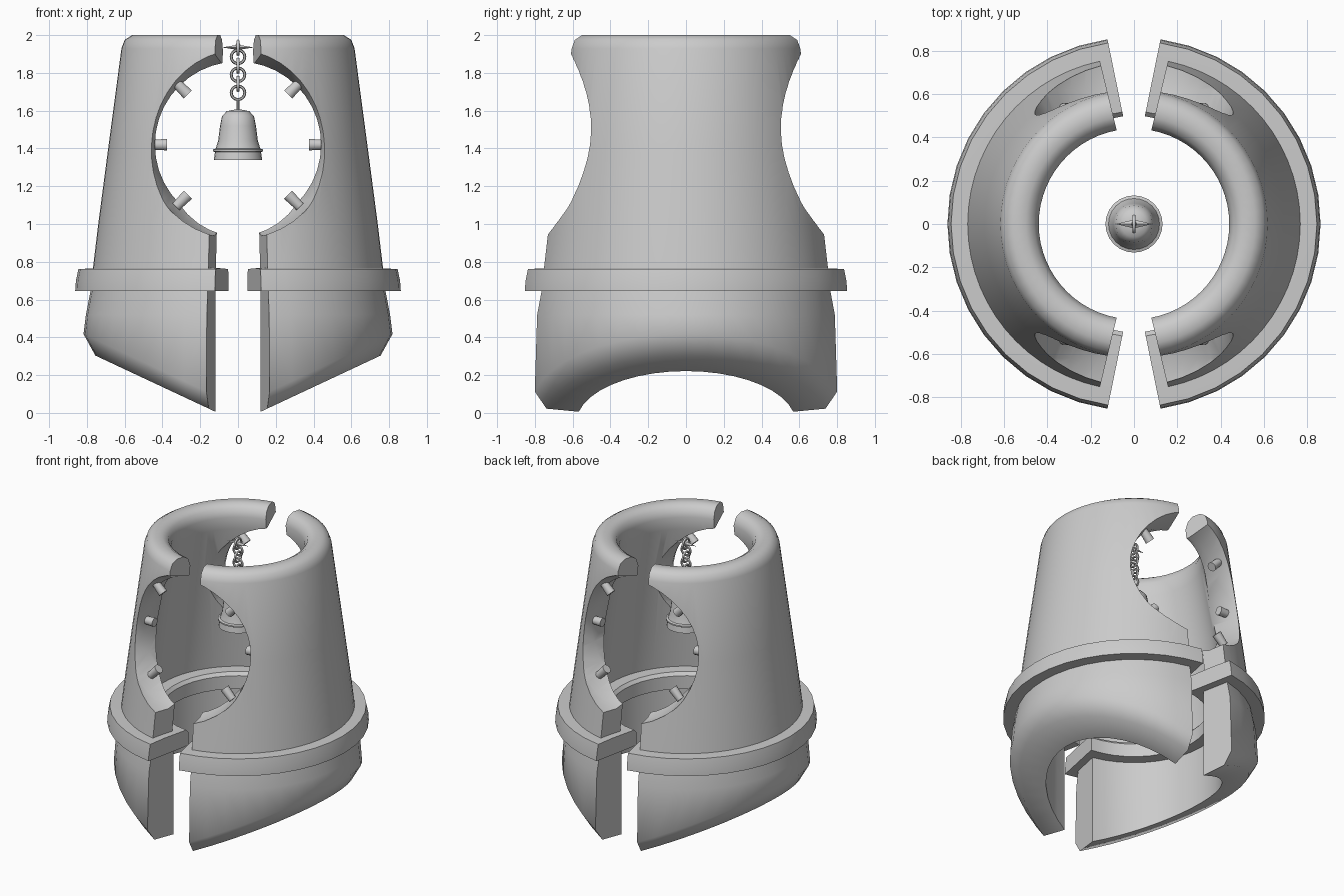
import bpy, bmesh, math
from mathutils import Vector, Matrix

if "Cube" in bpy.data.objects:
    bpy.data.objects.remove(bpy.data.objects["Cube"])

grey = bpy.data.materials.new("plain grey")
grey.diffuse_color = (0.6, 0.6, 0.6, 1)
grey.use_nodes = True
grey.node_tree.nodes["Principled BSDF"].inputs["Base Color"].default_value = grey.diffuse_color


def finish(name, bm, angle=40):
    """Turn a bmesh into a named, shaded object."""
    bmesh.ops.recalc_face_normals(bm, faces=bm.faces)
    me = bpy.data.meshes.new(name)
    bm.to_mesh(me)
    bm.free()
    ob = bpy.data.objects.new(name, me)
    bpy.context.collection.objects.link(ob)
    me.materials.append(grey)
    smooth(ob, angle)
    return ob


def smooth(ob, angle):
    bpy.ops.object.select_all(action='DESELECT')
    ob.select_set(True)
    bpy.context.view_layer.objects.active = ob
    bpy.ops.object.shade_smooth_by_angle(angle=math.radians(angle))


def half_sweep(name, side, profile, gap, steps, angle=40):
    """Sweep a closed (radius, height) profile round one side; gap(r) is the end's x."""
    bm = bmesh.new()
    rings = []
    for i in range(steps + 1):
        ring = []
        for r, h in profile:
            end = math.pi / 2 - math.asin(gap(r) / r)
            a = end * (2 * i / steps - 1)
            x, y = r * math.cos(a), r * math.sin(a)
            z = h(x) if callable(h) else h
            ring.append(bm.verts.new((side * x, y, z)))
        rings.append(ring)
    n = len(profile)
    for a, b in zip(rings, rings[1:]):
        for j in range(n):
            k = (j + 1) % n
            bm.faces.new((a[j], a[k], b[k], b[j]))
    bm.faces.new(rings[0])
    bm.faces.new(rings[-1])
    return finish(name, bm, angle)


def lathe(name, profile, steps, matrix=Matrix(), angle=40):
    """Spin an open (radius, height) profile about z and cap both ends."""
    bm = bmesh.new()
    rings = [[bm.verts.new(matrix @ Vector((r * math.cos(t), r * math.sin(t), z)))
              for t in (2 * math.pi * i / steps for i in range(steps))] for r, z in profile]
    for a, b in zip(rings, rings[1:]):
        for i in range(steps):
            k = (i + 1) % steps
            bm.faces.new((a[i], a[k], b[k], b[i]))
    bm.faces.new(rings[0])
    bm.faces.new(rings[-1])
    return finish(name, bm, angle)


# Round window cutter, running front to back and flaring outwards
HOLE_Z, HOLE_R = 1.42, 0.44
cutter = lathe("window_cutter", [(0.50, -1), (0.50, -0.62), (HOLE_R, -0.46), (HOLE_R, 0.46),
                                 (0.50, 0.62), (0.50, 1)], 40,
               Matrix.Translation((0, 0, HOLE_Z)) @ Matrix.Rotation(math.pi / 2, 4, 'X'))
cutter.hide_render = True


def slant(off):
    """Height above the sloping underside."""
    return lambda x: 0.468 * x - 0.05 + off


wall_profile = [(0.77, 0.75), (0.74, 1.0), (0.69, 1.38), (0.617, 1.93), (0.60, 1.975), (0.56, 2.0),
                (0.50, 2.0), (0.46, 1.975), (0.44, 1.92), (0.45, 1.83), (0.53, 1.38), (0.60, 0.75)]
band_profile = [(0.862, 0.645), (0.858, 0.70), (0.845, 0.762), (0.72, 0.766), (0.52, 0.762),
                (0.50, 0.74), (0.50, 0.645)]
skirt_profile = [(0.78, 0.65), (0.805, 0.52), (0.818, slant(0.085)), (0.755, slant(0)),
                 (0.58, slant(0.0)), (0.58, 0.65)]

for side, label in ((1, "right"), (-1, "left")):
    # Tapered upper wall with the window cut out
    wall = half_sweep("upper_wall_" + label, side, wall_profile,
                      lambda r: 0.08 + 0.235 * (r - 0.44), 28)
    cut = wall.modifiers.new("window", 'BOOLEAN')
    cut.operation, cut.solver, cut.object = 'DIFFERENCE', 'EXACT', cutter
    bpy.context.view_layer.objects.active = wall
    bpy.ops.object.modifier_apply(modifier=cut.name)
    smooth(wall, 40)

    # Projecting band and sloping skirt below it
    half_sweep("band_" + label, side, band_profile, lambda r: 0.05 + 0.2 * (r - 0.5), 18)
    half_sweep("skirt_" + label, side, skirt_profile, lambda r: 0.12 + 0.2 * (r - 0.58), 18, 50)

    # Small pegs round the window, front and back
    for face in (-1, 1):
        for deg, y in ((0, 0.42), (45, 0.48), (-45, 0.53)):
            a = math.radians(deg)
            out = Vector((side * math.cos(a), 0, math.sin(a)))
            m = Matrix.Translation(Vector((0, face * y, HOLE_Z)) + out * 0.375) \
                @ out.to_track_quat('Z', 'Y').to_matrix().to_4x4()
            lathe("peg_" + label, [(0.032, 0), (0.027, 0.09)], 10, m)

# Bell: hollow flared body with a thick lip
lathe("bell", [(0.02, 1.605), (0.06, 1.597), (0.085, 1.57), (0.095, 1.52), (0.105, 1.44), (0.118, 1.40),
               (0.132, 1.395), (0.132, 1.385), (0.122, 1.38), (0.128, 1.34), (0.112, 1.34),
               (0.09, 1.44), (0.07, 1.55), (0.01, 1.57)], 24)
lathe("bell_stem", [(0.008, 1.59), (0.008, 1.665)], 8)


# Chain links, alternately turned
def link(z, turned):
    bpy.ops.mesh.primitive_torus_add(major_segments=16, minor_segments=6, major_radius=0.036,
                                     minor_radius=0.008, location=(0, 0, z),
                                     rotation=(math.pi / 2, 0, math.pi / 2 if turned else 0))
    ob = bpy.context.object
    ob.name = "chain_link"
    ob.data.materials.append(grey)
    smooth(ob, 60)


for i in range(6):
    link(1.695 + 0.0475 * i, i % 2 == 1)

# Four-pointed star that the chain hangs from
bm = bmesh.new()
rim = []
for i in range(8):
    t = math.pi * i / 4
    rx, rz = (0.085, 0.04) if i % 2 == 0 else (0.02, 0.016)
    rim.append(bm.verts.new((rx * math.cos(t), 0, 1.935 + rz * math.sin(t))))
for y in (-0.02, 0.02):
    tip = bm.verts.new((0, y, 1.935))
    for i in range(8):
        bm.faces.new((rim[i], rim[(i + 1) % 8], tip))
finish("hanging_star", bm, 20)
